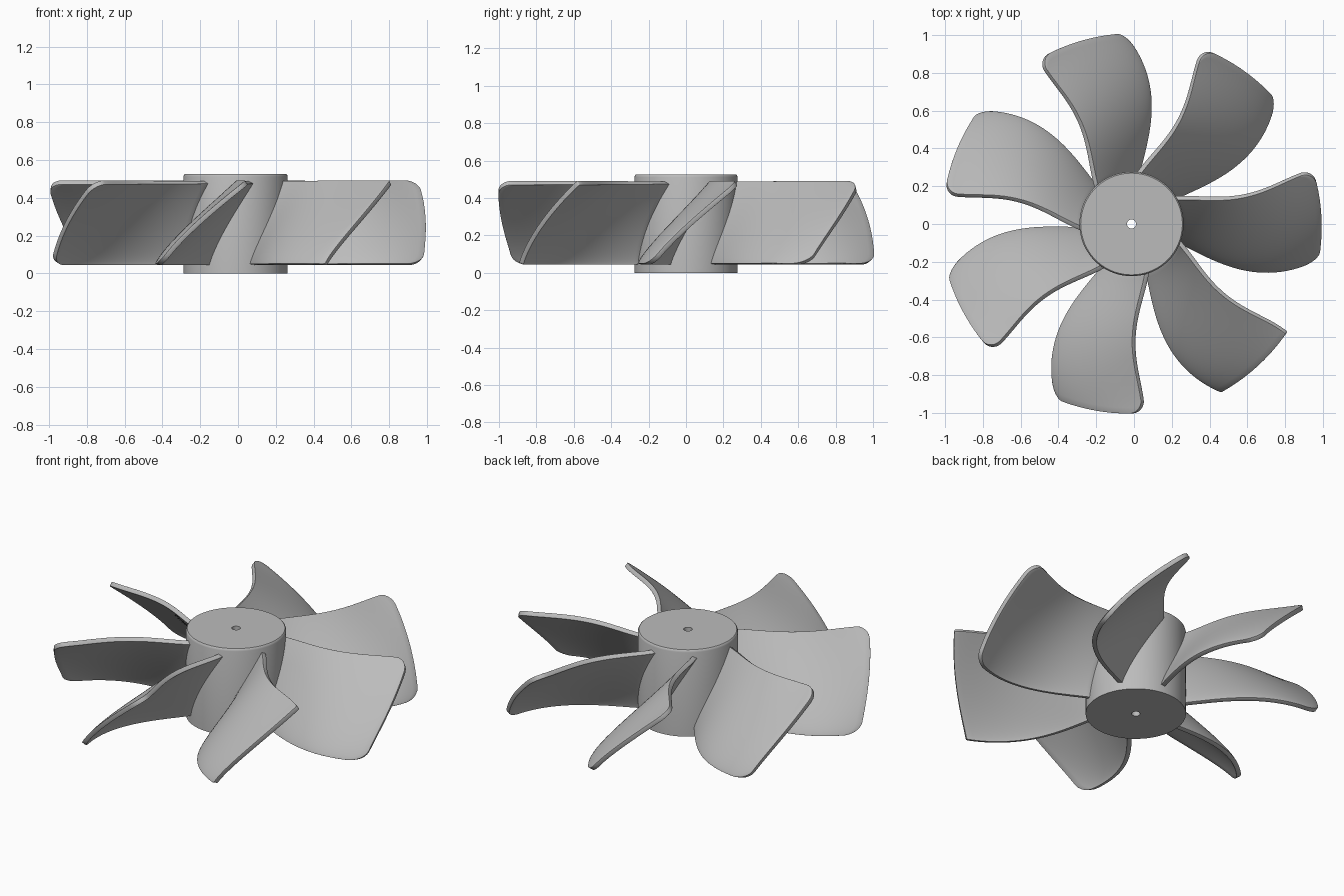
import bpy, bmesh, math

if "Cube" in bpy.data.objects:
    bpy.data.objects.remove(bpy.data.objects["Cube"])

CX = -0.013           # hub axis
HUB_R, HUB_H = 0.276, 0.525
TIP_R = 1.003
Z_LOW, Z_HIGH = 0.047, 0.481
BLADES = 7

grey = bpy.data.materials.new("plain grey")
grey.diffuse_color = (0.5, 0.5, 0.5, 1)
grey.use_nodes = True
grey.node_tree.nodes["Principled BSDF"].inputs["Base Color"].default_value = grey.diffuse_color


def add_object(name, bm):
    mesh = bpy.data.meshes.new(name)
    bmesh.ops.recalc_face_normals(bm, faces=bm.faces)
    bm.to_mesh(mesh)
    bm.free()
    mesh.materials.append(grey)
    ob = bpy.data.objects.new(name, mesh)
    bpy.context.collection.objects.link(ob)
    ob.location.x = CX
    bpy.ops.object.select_all(action='DESELECT')
    ob.select_set(True)
    bpy.context.view_layer.objects.active = ob
    return ob


def curve_through(points, x):
    """Smooth polynomial through a few (radius, angle) points."""
    total = 0
    for i, (xi, yi) in enumerate(points):
        for j, (xj, _) in enumerate(points):
            if i != j:
                yi *= (x - xj) / (xi - xj)
        total += yi
    return total


# Sweep of the lower and upper blade edges: (radius, angle in degrees)
LOWER = [(0.27, -122.5), (0.5, -125.3), (0.75, -122), (1.0, -113)]
UPPER = [(0.276, -73), (0.4, -83), (0.65, -88.9), (1.0, -86.5)]


def make_blade(index, corner):
    bm = bmesh.new()
    rows, cols = 28, 24
    grid = []
    for i in range(rows + 1):
        t = 0.5 - 0.5 * math.cos(math.pi * i / rows)    # denser near the edges
        z = Z_LOW + (Z_HIGH - Z_LOW) * t
        # rounded tip corners
        d = min(t, 1 - t) * 0.62
        cut = 0
        if d < corner:
            cut = corner - math.sqrt(corner ** 2 - (corner - d) ** 2)
        line = []
        for j in range(cols + 1):
            r = 0.265 + (TIP_R - cut - 0.265) * j / cols
            lo, hi = curve_through(LOWER, r), curve_through(UPPER, r)
            a = math.radians(lo + (hi - lo) * t ** 1.2 + index * 360 / BLADES)
            line.append(bm.verts.new((r * math.cos(a), r * math.sin(a), z)))
        grid.append(line)
    for i in range(rows):
        for j in range(cols):
            bm.faces.new((grid[i][j], grid[i][j + 1],
                          grid[i + 1][j + 1], grid[i + 1][j]))
    ob = add_object(f"blade_{index + 1}", bm)
    solid = ob.modifiers.new("thickness", 'SOLIDIFY')
    solid.thickness = 0.026
    solid.offset = 0
    bevel = ob.modifiers.new("soft rim", 'BEVEL')
    bevel.width = 0.007
    bevel.segments = 2
    bevel.limit_method = 'ANGLE'
    bevel.angle_limit = math.radians(50)
    bpy.ops.object.shade_smooth_by_angle(angle=math.radians(40))


# Blades; the second one has square tip corners
for k in range(BLADES):
    make_blade(k, 0.008 if k == 1 else 0.07)

# Hub turned from a profile, with a bore through the middle
profile = [(0.024, 0), (HUB_R, 0), (HUB_R, HUB_H - 0.014), (HUB_R - 0.003, HUB_H - 0.004),
           (HUB_R - 0.007, HUB_H), (0.024, HUB_H)]
SEG = 96
bm = bmesh.new()
rings = [[bm.verts.new((r * math.cos(2 * math.pi * s / SEG),
                        r * math.sin(2 * math.pi * s / SEG), z)) for s in range(SEG)]
         for r, z in profile]
for p in range(len(rings)):
    a, b = rings[p], rings[(p + 1) % len(rings)]
    for s in range(SEG):
        n = (s + 1) % SEG
        bm.faces.new((a[s], a[n], b[n], b[s]))
add_object("hub", bm)
bpy.ops.object.shade_smooth_by_angle(angle=math.radians(30))
